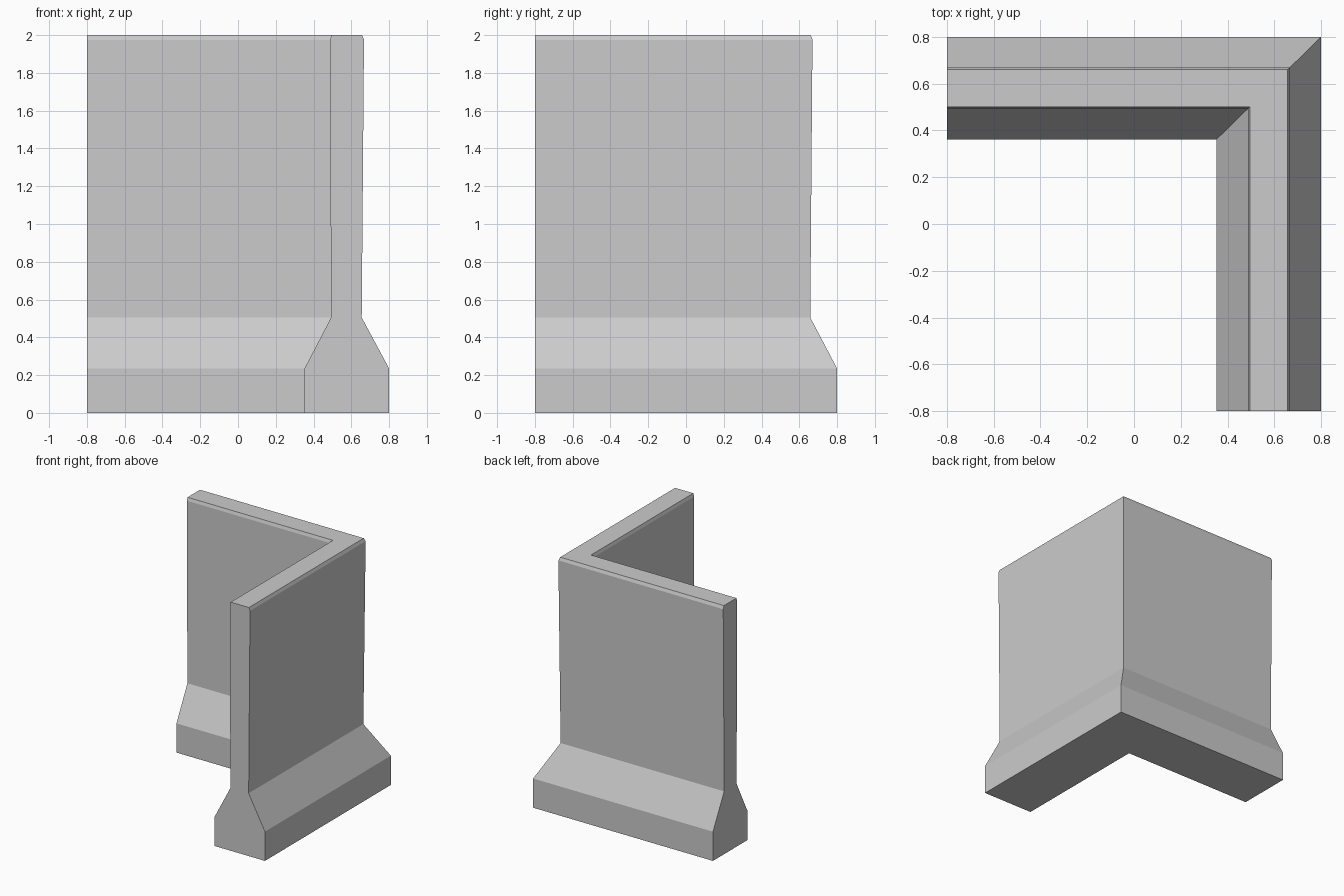
import bpy
import bmesh

cube = bpy.data.objects.get("Cube")
if cube:
    bpy.data.objects.remove(cube, do_unlink=True)

# Plain concrete
concrete = bpy.data.materials.new("concrete grey")
concrete.use_nodes = True
colour = (0.6, 0.6, 0.6, 1)
concrete.diffuse_color = colour
concrete.node_tree.nodes["Principled BSDF"].inputs["Base Color"].default_value = colour

END = -0.8
# Wall cross-section: (height, inner face, outer face)
levels = [(0, 0.352, 0.8), (0.235, 0.352, 0.8), (0.505, 0.493, 0.655),
          (1.975, 0.487, 0.667), (2, 0.495, 0.657)]
section = [(inner, z) for z, inner, outer in levels]
section += [(outer, z) for z, inner, outer in reversed(levels)]

# Sweep the section along the L with a mitred corner
bm = bmesh.new()
rings = []
for place in (lambda d, e: (d, END), lambda d, e: (d, e), lambda d, e: (END, e)):
    ring = []
    for d, z in section:
        e = d + (0.8 - d) * 0.02  # back arm is very slightly thinner
        x, y = place(d, e)
        ring.append(bm.verts.new((x, y, z)))
    rings.append(ring)

count = len(section)
for a, b in zip(rings, rings[1:]):
    for i in range(count):
        j = (i + 1) % count
        bm.faces.new((a[i], a[j], b[j], b[i]))

# Flat end caps
bm.faces.new(rings[0])
bm.faces.new(rings[-1])
bmesh.ops.recalc_face_normals(bm, faces=bm.faces)

mesh = bpy.data.meshes.new("corner_barrier_wall")
bm.to_mesh(mesh)
bm.free()
mesh.materials.append(concrete)
wall = bpy.data.objects.new("corner_barrier_wall", mesh)
bpy.context.collection.objects.link(wall)
